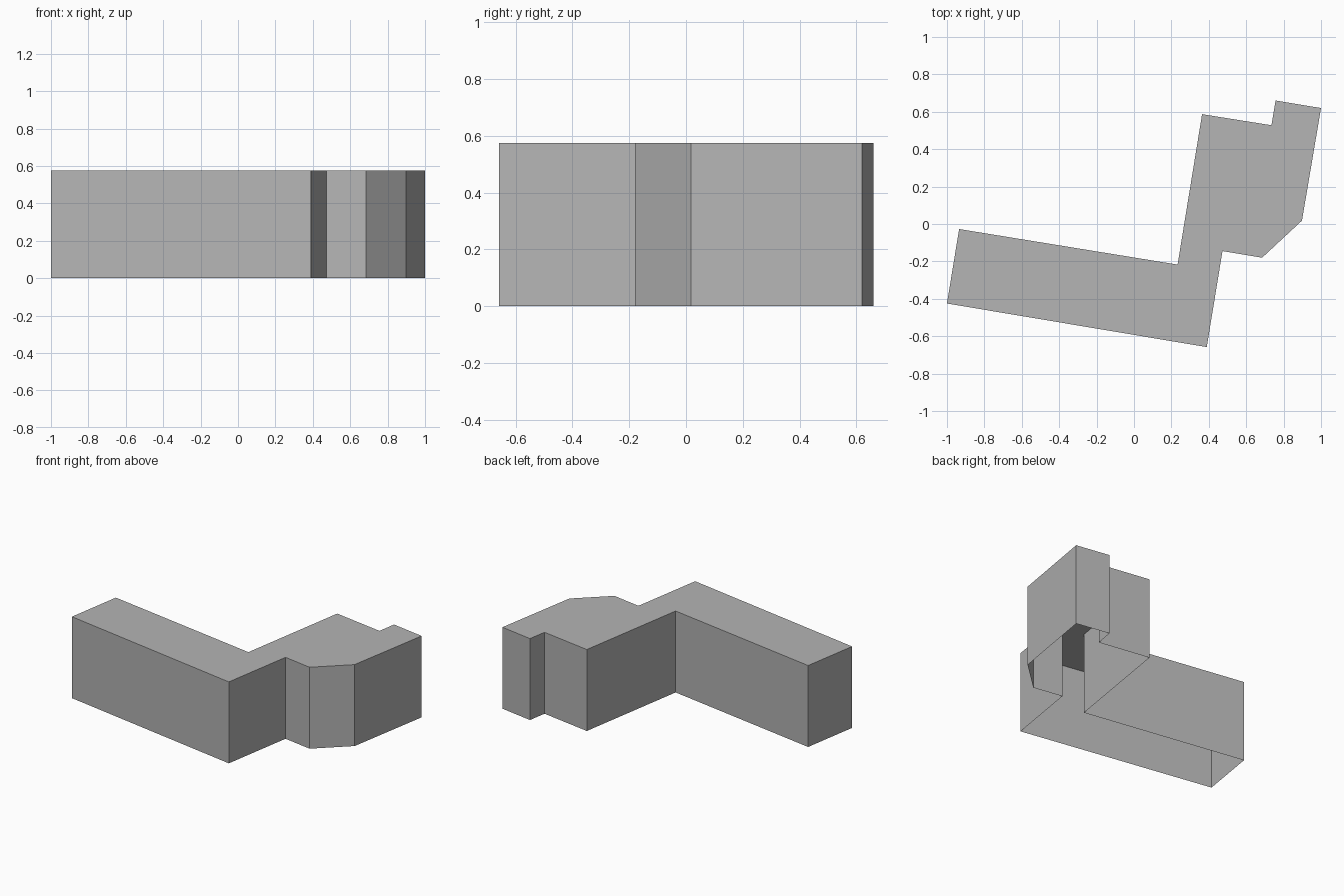
import bpy
import bmesh

if "Cube" in bpy.data.objects:
    bpy.data.objects.remove(bpy.data.objects["Cube"])

HEIGHT = 0.575

# Footprint of the L-shaped building, counter-clockwise
FOOTPRINT = [
    (-1.0, -0.425), (0.389, -0.658), (0.473, -0.145), (0.685, -0.18),
    (0.898, 0.018), (1.0, 0.62), (0.757, 0.66), (0.735, 0.528),
    (0.364, 0.587), (0.233, -0.217), (-0.935, -0.027),
]

grey = bpy.data.materials.new("plain grey")
grey.diffuse_color = (0.46, 0.46, 0.46, 1.0)
grey.use_nodes = True
grey.node_tree.nodes["Principled BSDF"].inputs["Base Color"].default_value = grey.diffuse_color

bm = bmesh.new()

# Flat roof
roof = bm.faces.new([bm.verts.new((x, y, HEIGHT)) for x, y in FOOTPRINT])

# Walls dropped from the roof outline; the underside stays open
walls = bmesh.ops.extrude_edge_only(bm, edges=list(roof.edges))
for v in walls["geom"]:
    if isinstance(v, bmesh.types.BMVert):
        v.co.z = 0.0

bmesh.ops.recalc_face_normals(bm, faces=bm.faces[:])
bm.normal_update()
if roof.normal.z < 0:
    bmesh.ops.reverse_faces(bm, faces=bm.faces[:])

mesh = bpy.data.meshes.new("building_shell")
bm.to_mesh(mesh)
bm.free()
mesh.materials.append(grey)
building = bpy.data.objects.new("building_shell", mesh)
bpy.context.collection.objects.link(building)
